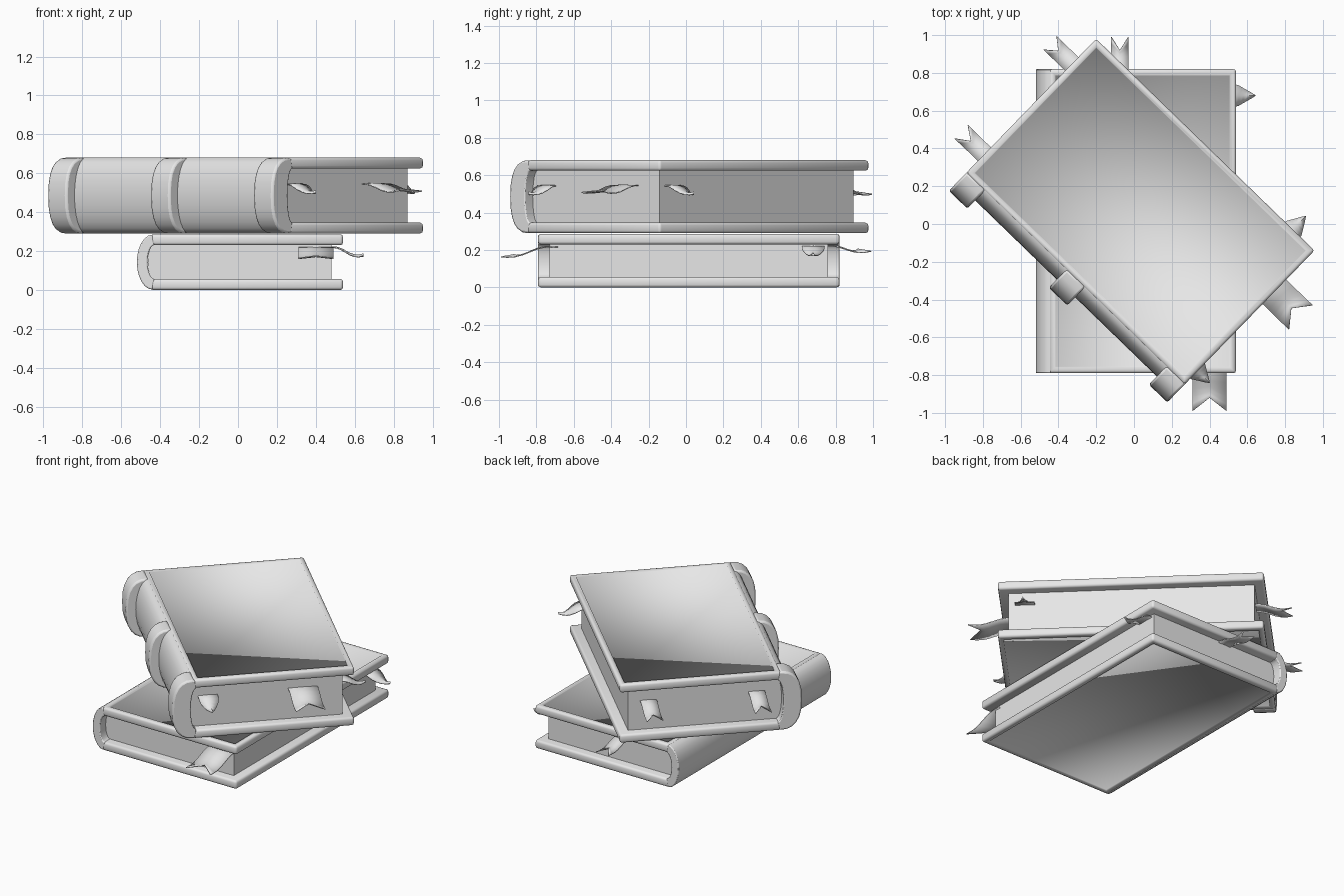
import bpy
import bmesh
import math
from mathutils import Matrix, Vector

cube = bpy.data.objects.get("Cube")
if cube:
    bpy.data.objects.remove(cube, do_unlink=True)

grey = bpy.data.materials.new("light_grey")
grey.use_nodes = True
colour = (0.8, 0.8, 0.8, 1)
grey.diffuse_color = colour
grey.node_tree.nodes["Principled BSDF"].inputs["Base Color"].default_value = colour

LENGTH, WIDTH, BOARD = 1.61, 0.99, 0.056


def finish(bm, name, frame, soft=False):
    """Turn a bmesh in book space into a shaded object in the scene."""
    bmesh.ops.recalc_face_normals(bm, faces=bm.faces[:])
    bm.transform(frame)
    mesh = bpy.data.meshes.new(name)
    bm.to_mesh(mesh)
    bm.free()
    mesh.materials.append(grey)
    obj = bpy.data.objects.new(name, mesh)
    bpy.context.collection.objects.link(obj)
    bpy.ops.object.select_all(action="DESELECT")
    obj.select_set(True)
    bpy.context.view_layer.objects.active = obj
    if soft:
        bpy.ops.object.shade_smooth()
    else:
        bpy.ops.object.shade_smooth_by_angle(angle=math.radians(40))
    return obj


def board(name, frame, z, side):
    """Cover board with rounded edges and a sunken panel on its outer side."""
    bm = bmesh.new()
    size = Matrix.Diagonal((WIDTH, LENGTH, BOARD, 1))
    place = Matrix.Translation((-WIDTH / 2, 0, z + BOARD / 2))
    bmesh.ops.create_cube(bm, size=1, matrix=place @ size)
    bmesh.ops.bevel(bm, geom=bm.edges[:], offset=0.014, segments=2,
                    profile=0.5, affect="EDGES")
    bm.normal_update()
    panel = max((f for f in bm.faces if f.normal.z * side > 0.9),
                key=lambda f: f.calc_area())
    bmesh.ops.inset_region(bm, faces=[panel], thickness=0.026)
    bmesh.ops.inset_region(bm, faces=[panel], thickness=0.003, depth=-0.007)
    finish(bm, name, frame, soft=True)


def arc(x, bulge, mid, half, power=1.0, steps=12):
    """Curve bulging toward -x, from bottom to top."""
    points = []
    for i in range(steps + 1):
        a = math.pi * (i / steps - 0.5)
        s, c = math.sin(a), max(math.cos(a), 0)
        points.append((x - bulge * c ** power,
                       mid + half * math.copysign(abs(s) ** power, s)))
    return points


def extrude(name, frame, profile, y0, y1, bevel=0):
    """Extrude an x-z profile along the book's length."""
    bm = bmesh.new()
    face = bm.faces.new([bm.verts.new((x, y0, z)) for x, z in profile])
    new = bmesh.ops.extrude_face_region(bm, geom=[face])["geom"]
    moved = [v for v in new if isinstance(v, bmesh.types.BMVert)]
    bmesh.ops.translate(bm, verts=moved, vec=(0, y1 - y0, 0))
    obj = finish(bm, name, frame)
    if bevel:
        mod = obj.modifiers.new("rounded_rim", "BEVEL")
        mod.width, mod.segments = bevel, 2
        mod.limit_method, mod.angle_limit = "ANGLE", math.radians(50)


def book(label, frame, height, bands):
    mid, inner = height / 2, height / 2 - BOARD
    board(label + "_bottom_cover", frame, 0, -1)
    board(label + "_top_cover", frame, height - BOARD, 1)
    # Curved spine shell
    outside = arc(-0.98, 0.08, mid, mid - 0.002)
    inside = arc(-0.97, 0.035, mid, inner)
    extrude(label + "_spine", frame, outside + inside[::-1],
            -LENGTH / 2, LENGTH / 2, 0.006)
    # Page block, rounded toward the spine
    pages = arc(-0.97, 0.034, mid, inner + 0.002)
    pages += [(-0.06, height - BOARD + 0.002), (-0.06, BOARD - 0.002)]
    extrude(label + "_pages", frame, pages, -0.745, 0.745)
    # Raised bands around the spine
    for i, y in enumerate(bands):
        ring = arc(-0.985, 0.135, mid, mid + 0.001, 0.8)
        ring += arc(-0.975, 0.065, mid, mid - 0.02)[::-1]
        extrude(f"{label}_spine_band_{i + 1}", frame, ring,
                y - 0.068, y + 0.068, 0.014)


def ribbon(name, frame, root, angle, length, width, drop, notch):
    """Wavy marker: notch > 0 gives a swallowtail, notch = 0 a pointed end."""
    bm = bmesh.new()
    steps, rows = 8, []
    for i in range(steps + 1):
        t = i / steps
        row = []
        for side in (-1, 0, 1):
            x = t * length
            if side == 0:
                x -= notch * t ** 3
            taper = 1 if notch else min(1, 1.8 * (1 - t))
            z = -drop * t + 0.012 * math.sin(t * 2 * math.pi) - 0.012 * side * side * t
            row.append(bm.verts.new((x, side * width / 2 * taper, z)))
        rows.append(row)
    for a, b in zip(rows, rows[1:]):
        for k in range(2):
            bm.faces.new((a[k], b[k], b[k + 1], a[k + 1]))
    bmesh.ops.remove_doubles(bm, verts=bm.verts[:], dist=0.0005)
    turn = Matrix.Rotation(math.radians(angle), 4, "Z")
    obj = finish(bm, name, frame @ Matrix.Translation(Vector(root)) @ turn)
    mod = obj.modifiers.new("cloth", "SOLIDIFY")
    mod.thickness, mod.offset = 0.006, 0


lower = Matrix.Translation((0.54, 0.015, 0))
upper = (Matrix.Translation((0.3775, 0.42, 0.29))
         @ Matrix.Rotation(math.radians(45.9), 4, "Z"))

book("lower_book", lower, 0.286, [])
book("upper_book", upper, 0.39, [-0.737, 0, 0.737])

# Markers of the lower book
ribbon("lower_front_ribbon", lower, (-0.14, -0.70, 0.215), -90, 0.305, 0.18, 0.04, 0.07)
ribbon("lower_back_ribbon", lower, (-0.615, 0.70, 0.215), 90, 0.275, 0.09, 0.01, 0.07)
ribbon("lower_side_pennant", lower, (-0.08, 0.665, 0.215), 0, 0.185, 0.12, 0.03, 0)

# Markers of the upper book
ribbon("upper_back_ribbon", upper, (-0.185, 0.70, 0.24), 90, 0.265, 0.1, 0.02, 0.06)
ribbon("upper_back_spine_ribbon", upper, (-0.85, 0.70, 0.24), 90, 0.275, 0.1, 0.02, 0.07)
ribbon("upper_front_ribbon", upper, (-0.305, -0.70, 0.25), -90, 0.30, 0.18, 0.02, 0.07)
ribbon("upper_front_pennant", upper, (-0.89, -0.72, 0.25), -90, 0.175, 0.12, 0.03, 0)
ribbon("upper_side_pennant", upper, (-0.08, -0.645, 0.25), 0, 0.18, 0.12, 0.03, 0)
